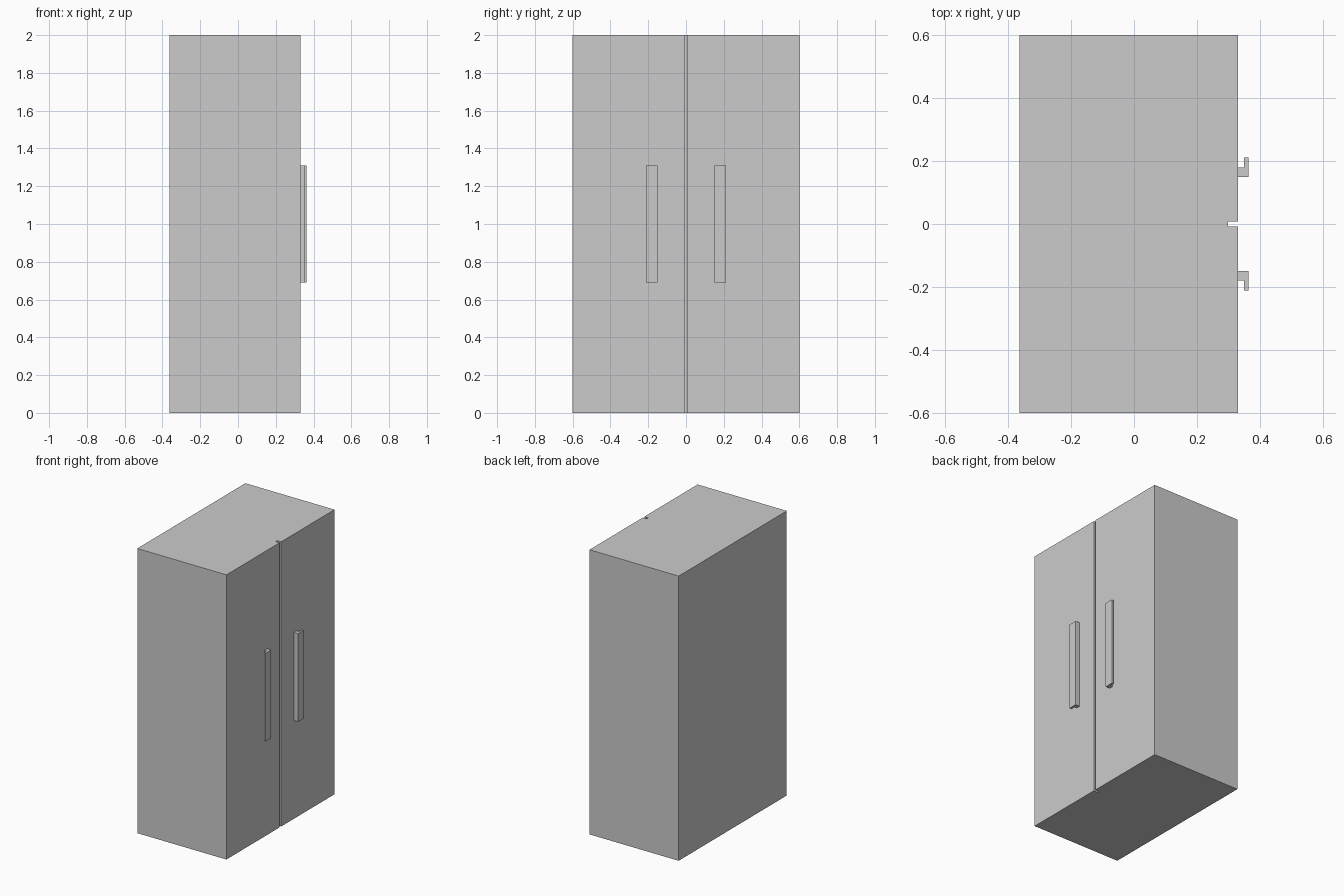
import bpy, bmesh

if "Cube" in bpy.data.objects:
    bpy.data.objects.remove(bpy.data.objects["Cube"])


def extrude_profile(name, points, z0, z1):
    """Make a closed solid from an xy outline swept up from z0 to z1."""
    bm = bmesh.new()
    base = bm.faces.new([bm.verts.new((x, y, z0)) for x, y in points])
    result = bmesh.ops.extrude_face_region(bm, geom=[base], use_keep_orig=True)
    top = [v for v in result["geom"] if isinstance(v, bmesh.types.BMVert)]
    bmesh.ops.translate(bm, verts=top, vec=(0, 0, z1 - z0))
    bmesh.ops.recalc_face_normals(bm, faces=bm.faces)
    mesh = bpy.data.meshes.new(name)
    bm.to_mesh(mesh)
    bm.free()
    obj = bpy.data.objects.new(name, mesh)
    bpy.context.collection.objects.link(obj)
    return obj


BACK, FRONT, SLOT = -0.363, 0.33, 0.298
HALF_WIDTH, HALF_GAP = 0.6, 0.008

# Cabinet body with the door gap running the full height
extrude_profile("cabinet_body", [
    (BACK, -HALF_WIDTH), (FRONT, -HALF_WIDTH),
    (FRONT, -HALF_GAP), (SLOT, -HALF_GAP),
    (SLOT, HALF_GAP), (FRONT, HALF_GAP),
    (FRONT, HALF_WIDTH), (BACK, HALF_WIDTH),
], 0.0, 2.0)

# L-shaped pull handles, mirrored about the gap
handle = [(FRONT, 0.15), (0.363, 0.15), (0.363, 0.212),
          (0.349, 0.212), (0.349, 0.179), (FRONT, 0.179)]
for name, side in (("left_handle", -1), ("right_handle", 1)):
    extrude_profile(name, [(x, y * side) for x, y in handle], 0.69, 1.31)
